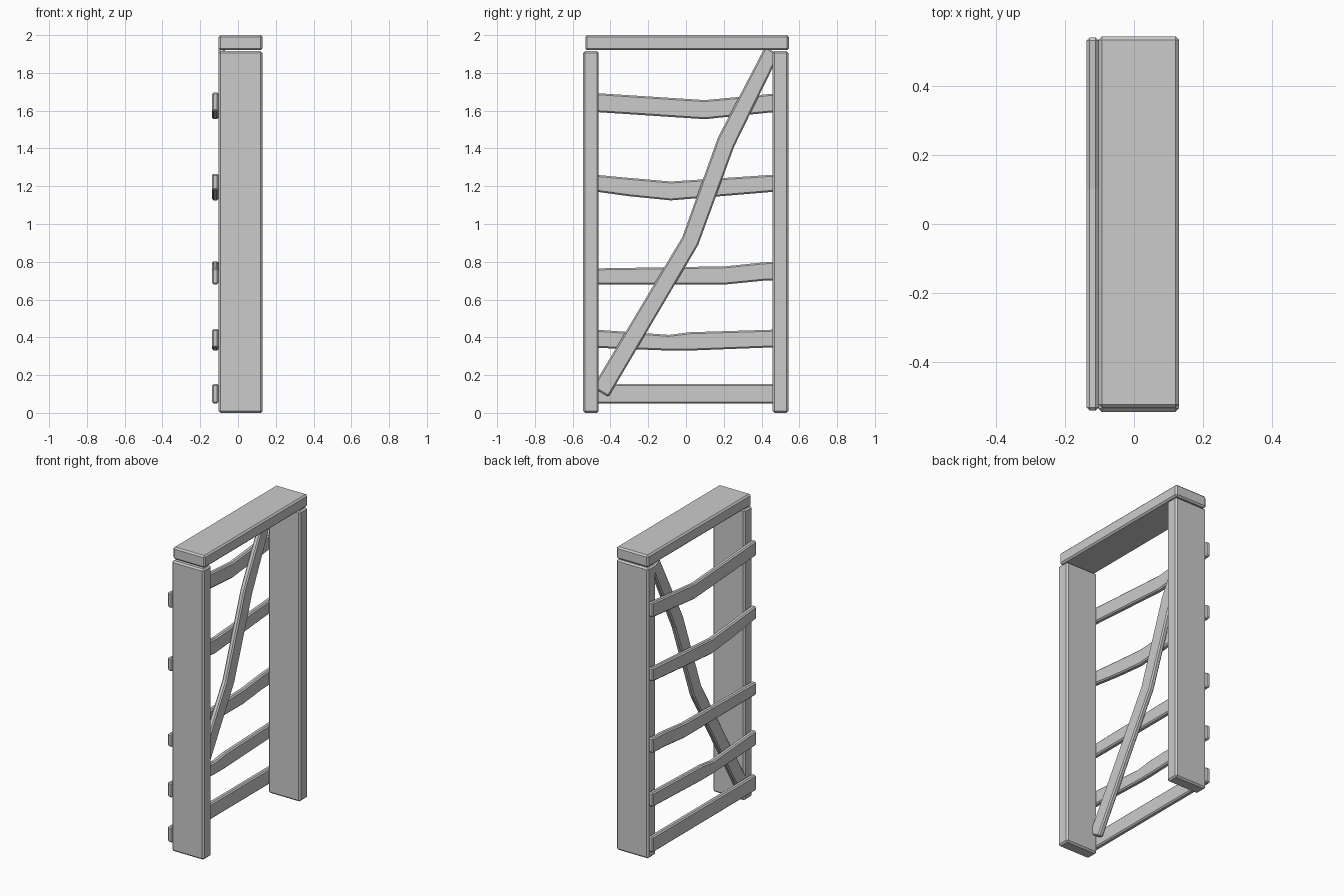
import bpy
import bmesh

cube = bpy.data.objects.get("Cube")
if cube:
    bpy.data.objects.remove(cube, do_unlink=True)

grey = bpy.data.materials.new("plain_grey")
grey.use_nodes = True
colour = (0.6, 0.6, 0.6, 1)
grey.diffuse_color = colour
grey.node_tree.nodes["Principled BSDF"].inputs["Base Color"].default_value = colour


def plank(name, x0, x1, lower, upper, bevel=0.008):
    """Board between two matching (y, z) edge lines, as thick as x0 to x1."""
    bm = bmesh.new()
    rings = []
    for (ya, za), (yb, zb) in zip(lower, upper):
        corners = [(x0, ya, za), (x1, ya, za), (x1, yb, zb), (x0, yb, zb)]
        rings.append([bm.verts.new(c) for c in corners])
    for a, b in zip(rings, rings[1:]):
        for i in range(4):
            j = (i + 1) % 4
            bm.faces.new((a[i], a[j], b[j], b[i]))
    bm.faces.new(rings[0])
    bm.faces.new(rings[-1])
    bmesh.ops.recalc_face_normals(bm, faces=bm.faces)
    mesh = bpy.data.meshes.new(name)
    bm.to_mesh(mesh)
    bm.free()
    mesh.materials.append(grey)
    obj = bpy.data.objects.new(name, mesh)
    bpy.context.collection.objects.link(obj)
    mod = obj.modifiers.new("worn_edges", "BEVEL")
    mod.width = bevel
    mod.segments = 1
    mod.limit_method = "ANGLE"
    mod.angle_limit = 0.8
    return obj


def box(name, x0, x1, y0, y1, z0, z1):
    return plank(name, x0, x1, [(y0, z0), (y1, z0)], [(y0, z1), (y1, z1)], 0.01)


# Door frame: two posts and the lintel
BACK, FRONT = -0.103, 0.13
box("front_post", BACK, FRONT, -0.545, -0.462, 0, 1.915)
box("back_post", BACK, FRONT, 0.459, 0.542, 0, 1.915)
box("lintel", BACK, FRONT, -0.533, 0.544, 1.92, 2)

# Crooked slats nailed across the outside: y, bottom z, top z
slats = {
    "slat_1": [(-0.54, 0.05, 0.153), (0.54, 0.05, 0.153)],
    "slat_2": [(-0.54, 0.347, 0.445), (-0.09, 0.33, 0.413),
               (0.02, 0.33, 0.427), (0.54, 0.35, 0.443)],
    "slat_3": [(-0.54, 0.68, 0.764), (0.21, 0.68, 0.776),
               (0.41, 0.70, 0.797), (0.54, 0.705, 0.803)],
    "slat_4": [(-0.54, 1.18, 1.266), (-0.3, 1.147, 1.244),
               (-0.08, 1.125, 1.225), (0.54, 1.177, 1.266)],
    "slat_5": [(-0.54, 1.597, 1.697), (0.1, 1.555, 1.656), (0.54, 1.6, 1.697)],
}
for name, points in slats.items():
    plank(name, -0.137, BACK, [(y, b) for y, b, t in points],
          [(y, t) for y, b, t in points])

# Bent diagonal brace on the inner side of the slats
plank("diagonal_brace", BACK, -0.068,
      [(-0.41, 0.085), (0.065, 0.89), (0.255, 1.41), (0.492, 1.895)],
      [(-0.495, 0.135), (-0.02, 0.93), (0.17, 1.46), (0.42, 1.94)])
